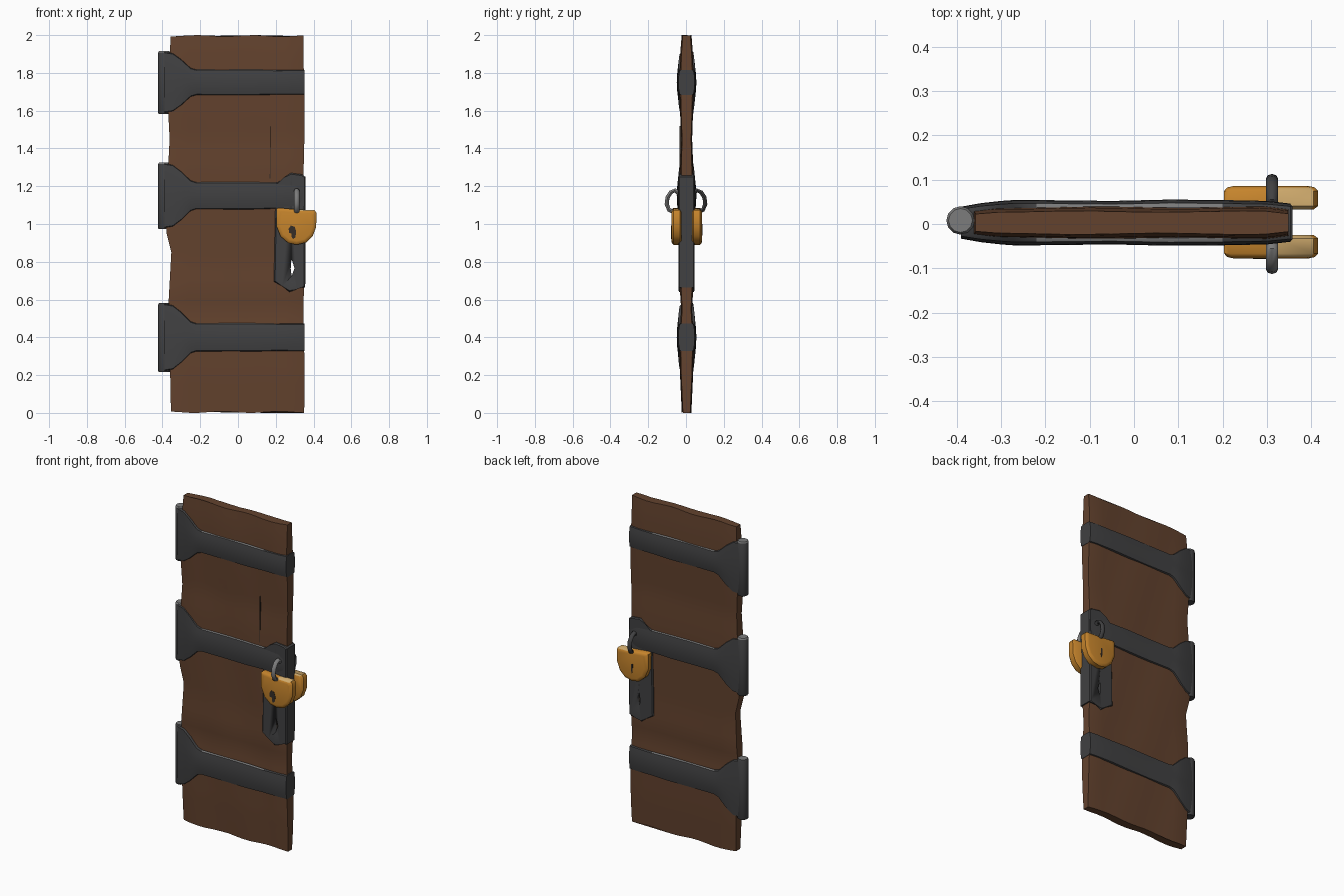
import bpy, bmesh, math
from mathutils import Vector

if "Cube" in bpy.data.objects:
    bpy.data.objects.remove(bpy.data.objects["Cube"])


def material(name, rgb):
    m = bpy.data.materials.new(name)
    m.diffuse_color = (*rgb, 1)
    m.use_nodes = True
    m.node_tree.nodes["Principled BSDF"].inputs["Base Color"].default_value = m.diffuse_color
    return m


WOOD = material("brown wood", (0.125, 0.055, 0.027))
DARK = material("dark crack", (0.035, 0.026, 0.02))
IRON = material("dark iron", (0.052, 0.052, 0.054))
STEEL = material("worn steel", (0.2, 0.2, 0.2))
BRASS = material("brass", (0.56, 0.23, 0.025))
PALE = material("pale brass", (0.62, 0.4, 0.15))


def finish(name, bm, mats, angle=40):
    bmesh.ops.recalc_face_normals(bm, faces=bm.faces)
    me = bpy.data.meshes.new(name)
    bm.to_mesh(me)
    bm.free()
    ob = bpy.data.objects.new(name, me)
    bpy.context.collection.objects.link(ob)
    for m in mats:
        me.materials.append(m)
    bpy.ops.object.select_all(action='DESELECT')
    ob.select_set(True)
    bpy.context.view_layer.objects.active = ob
    bpy.ops.object.shade_smooth_by_angle(angle=math.radians(angle))
    return ob


def loft(bm, rings):
    """Skin closed rings of points and cap both ends."""
    vs = [[bm.verts.new(p) for p in r] for r in rings]
    n = len(vs[0])
    for a, b in zip(vs, vs[1:]):
        for i in range(n):
            bm.faces.new((a[i], a[(i + 1) % n], b[(i + 1) % n], b[i]))
    bm.faces.new(vs[0])
    bm.faces.new(vs[-1])


def prism(bm, outline, y0, y1):
    loft(bm, [[(x, y, z) for x, z in outline] for y in (y0, y1)])


def lerp(table, t):
    for (a, va), (b, vb) in zip(table, table[1:]):
        if t <= b:
            return va + (vb - va) * (t - a) / (b - a)
    return table[-1][1]


def cut(ob, cutter):
    mod = ob.modifiers.new("hole", 'BOOLEAN')
    mod.object, mod.operation, mod.solver = cutter, 'DIFFERENCE', 'EXACT'
    bpy.context.view_layer.objects.active = ob
    bpy.ops.object.modifier_apply(modifier=mod.name)


# Door slab: worn plank with uneven thickness and edges
HALF = [(0, .024), (.2, .033), (.4, .037), (.55, .027), (.65, .034), (.8, .03), (1.1, .035),
        (1.3, .034), (1.45, .028), (1.6, .033), (1.75, .037), (1.9, .032), (2, .025)]
LEFT = [(0, -.355), (.6, -.367), (.85, -.353), (.97, -.383), (1.3, -.37),
        (1.45, -.362), (1.6, -.37), (2, -.357)]
bm = bmesh.new()
rings = []
NX = 14
for k in range(41):
    z = k / 20
    t, x0 = lerp(HALF, z), lerp(LEFT, z)
    x1 = .35 + .003 * math.sin(9 * z)
    edge = -1 if k == 0 else (1 if k == 40 else 0)
    front, back = [], []
    for i in range(NX + 1):
        u = i / NX
        x = x0 + (x1 - x0) * u
        d = t * (0.82 if i in (0, NX) else 1) + .0015 * math.sin(17 * x + 5 * z)
        zz = z - edge * (.004 + .004 * math.sin(21 * x + 3 * edge))
        front.append((x, .003 - d, zz))
        back.append((x, .003 + d, zz))
    rings.append(front + back[::-1])
loft(bm, rings)
door = finish("door_slab", bm, [WOOD, DARK], 50)

# Crack in the wood
bm = bmesh.new()
prism(bm, [(.168, 1.24), (.172, 1.24), (.1715, 1.52), (.169, 1.52)], -.034, -.025)
finish("wood_crack", bm, [DARK])

# Hinges: domed straps flaring into round plates, wrapped over both faces
STATIONS = [(-.39, .165, .036), (-.345, .158, .044), (-.30, .125, .049), (-.272, .098, .051),
            (-.25, .078, .051), (-.22, .069, .051), (-.05, .07, .049), (.08, .07, .052),
            (.2, .067, .051), (.3, .068, .049), (.353, .068, .043)]
for name, zc, grow in (("lower", .4, 1.07), ("middle", 1.15, 1.03), ("upper", 1.75, .97)):
    bm = bmesh.new()
    rings = []
    for x, h, t in STATIONS:
        h *= grow
        quarter = [(t, 0), (t * .97, h * .5), (t * .85, h - .004), (t * .68, h)]
        half = quarter + [(-y, z) for y, z in quarter[::-1]]
        ring = half + [(-y, -z) for y, z in half[1:-1]]
        rings.append([(x, y + .003, z + zc) for y, z in ring])
    loft(bm, rings)
    bmesh.ops.recalc_face_normals(bm, faces=bm.faces)
    for f in bm.faces:      # worn upper edge of the strap
        c = f.calc_center_median()
        if f.normal.z > .5 and abs(c.y) > .03 and -.2 < c.x < .2:
            f.material_index = 1
    finish(name + "_hinge_strap", bm, [IRON, STEEL], 35)

    # Hinge barrel
    bm = bmesh.new()
    r0 = []
    for dz, r in ((-.172, .029), (-.166, .032), (.162, .032), (.17, .027)):
        r0.append([(-.391 + r * math.cos(a * math.pi / 6), .008 + r * math.sin(a * math.pi / 6),
                    zc + dz * grow) for a in range(12)])
    loft(bm, r0)
    bmesh.ops.recalc_face_normals(bm, faces=bm.faces)
    for f in bm.faces:
        if f.normal.z > .5:
            f.material_index = 1
    finish(name + "_hinge_barrel", bm, [IRON, STEEL])

# Lock plate wrapped over the latch edge
bm = bmesh.new()
prism(bm, [(.19, .695), (.235, .67), (.272, .64), (.31, .66), (.356, .665), (.357, 1.25),
           (.34, 1.262), (.28, 1.27), (.245, 1.24), (.2, 1.215)], -.041, .046)
bmesh.ops.bevel(bm, geom=[e for e in bm.edges if abs(e.verts[0].co.y - e.verts[1].co.y) < .001],
                offset=.006, segments=1, affect='EDGES')
plate = finish("lock_plate", bm, [IRON], 30)

# Keyhole through the plate and slab
bm = bmesh.new()
prism(bm, [(.283, .815), (.279, .765), (.284, .725), (.299, .765), (.292, .79)], -.2, .2)
cutter = finish("keyhole_cutter", bm, [DARK])
cutter.hide_render = True
cut(plate, cutter)
cut(door, cutter)
bpy.data.objects.remove(cutter)

# Padlocks hanging on both faces, each with a ring and keyhole
BODY = [(.203, 1.08), (.215, 1.086), (.32, 1.076), (.405, 1.074), (.415, 1.06), (.414, .985),
        (.395, .935), (.36, .902), (.31, .89), (.265, .9), (.225, .935), (.203, .99)]
for name, s in (("front", -1), ("back", 1)):
    bm = bmesh.new()
    cx, cz = .31, .99
    rings = []
    for d, k in ((.028, .9), (.036, 1), (.070, 1), (.078, .93), (.081, .8)):
        rings.append([(cx + (x - cx) * k, s * d + .004 + s * .0005,
                       cz + (z - cz) * k) for x, z in BODY])
    loft(bm, rings)
    bmesh.ops.recalc_face_normals(bm, faces=bm.faces)
    for f in bm.faces:      # polished top corner
        c = f.calc_center_median()
        if f.normal.z > .6 and c.x > .33:
            f.material_index = 1
    finish(name + "_padlock_body", bm, [BRASS, PALE], 40)

    # Ring through the plate
    bm = bmesh.new()
    rings = []
    path = [(.058, 1.06), (.09, 1.075), (.102, 1.105), (.098, 1.14), (.08, 1.168),
            (.058, 1.178), (.03, 1.155)]
    for i, (y, z) in enumerate(path):
        a, b = path[max(i - 1, 0)], path[min(i + 1, len(path) - 1)]
        tan = Vector((b[0] - a[0], b[1] - a[1])).normalized()
        ring = []
        for j in range(8):
            w = math.pi * j / 4
            o = .011 * math.sin(w)
            ring.append((.311 + .014 * math.cos(w), s * (y - tan.y * o), z + tan.x * o))
        rings.append(ring)
    loft(bm, rings)
    finish(name + "_padlock_ring", bm, [STEEL if s < 0 else IRON], 50)

    # Painted keyhole
    bm = bmesh.new()
    hole = [(.268, .975), (.28, .992), (.3, .985), (.308, .96), (.304, .93), (.292, .92),
            (.284, .932), (.284, .95), (.27, .952)]
    if s > 0:
        hole = [(.3, 1.0), (.31, 1.0), (.312, .96), (.306, .94), (.301, .96)]
    y = s * .0815 + .004
    prism(bm, hole, y - .0015, y + .0015)
    finish(name + "_padlock_keyhole", bm, [DARK])
